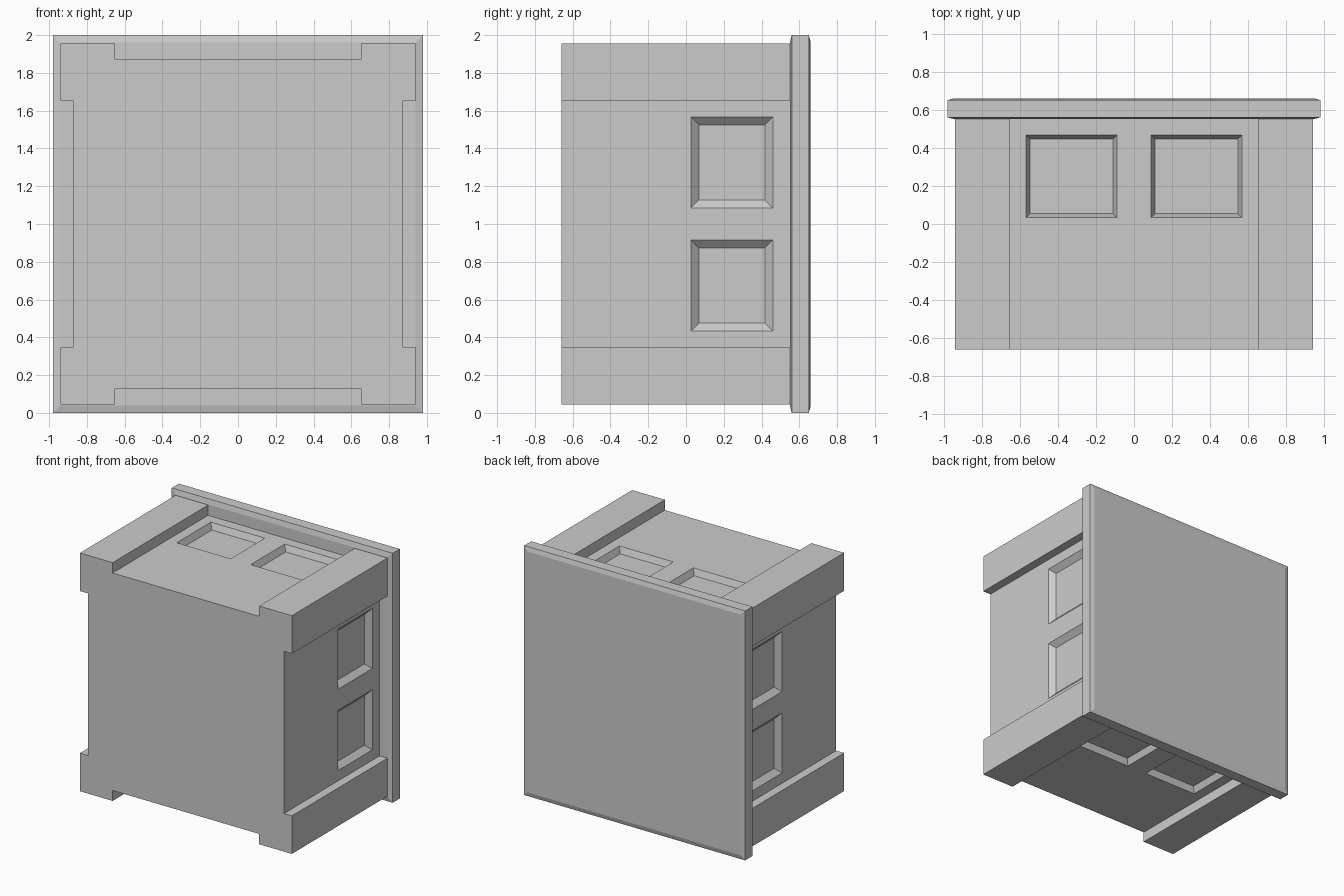
import bpy
import bmesh
from mathutils import Vector

cube = bpy.data.objects.get("Cube")
if cube:
    bpy.data.objects.remove(cube, do_unlink=True)

grey = bpy.data.materials.new("plain_grey")
grey.use_nodes = True
grey.diffuse_color = (0.6, 0.6, 0.6, 1)
grey.node_tree.nodes["Principled BSDF"].inputs["Base Color"].default_value = (0.6, 0.6, 0.6, 1)

MID = 1.0            # height of the box centre
FRONT, BACK = -0.66, 0.55


def loft(name, rings):
    """Solid through a list of matching closed rings, capped at both ends."""
    bm = bmesh.new()
    loops = [[bm.verts.new(p) for p in ring] for ring in rings]
    for a, b in zip(loops, loops[1:]):
        for i in range(len(a)):
            j = (i + 1) % len(a)
            bm.faces.new((a[i], a[j], b[j], b[i]))
    bm.faces.new(loops[0])
    bm.faces.new(loops[-1])
    bmesh.ops.recalc_face_normals(bm, faces=bm.faces)
    mesh = bpy.data.meshes.new(name)
    bm.to_mesh(mesh)
    bm.free()
    mesh.materials.append(grey)
    obj = bpy.data.objects.new(name, mesh)
    bpy.context.collection.objects.link(obj)
    return obj


def rect(a, b, half_a, half_b):
    return [(a + s * half_a, b + t * half_b)
            for s, t in ((-1, -1), (1, -1), (1, 1), (-1, 1))]


# Body: square outline with raised corner blocks, run from front to back
quarter = [(0.87, 0.65), (0.94, 0.65), (0.94, 0.955), (0.65, 0.955), (0.65, 0.872)]
outline = (quarter
           + [(-x, z) for x, z in reversed(quarter)]
           + [(-x, -z) for x, z in quarter]
           + [(x, -z) for x, z in reversed(quarter)])
body = loft("body", [[(x, y, MID + z) for x, z in outline] for y in (FRONT, BACK)])

# Back plate with chamfered rims
plate_steps = [(BACK, 0.94, 0.96), (0.56, 0.98, 1.0), (0.65, 0.98, 1.0), (0.66, 0.945, 0.965)]
loft("back_plate", [[(x, y, z) for x, z in rect(0, MID, hx, hz)]
                    for y, hx, hz in plate_steps])


def cut_recess(place, along, half_along, y, half_y, surface, depth, slope_along, slope_y):
    """Cut a sloped pocket; place maps (along, y, out) to a point."""
    rings = []
    for k in (-1, 1):
        ring = rect(along, y, half_along - k * slope_along, half_y - k * slope_y)
        rings.append([place(a, b, surface - k * depth) for a, b in ring])
    cutter = loft("recess_cutter", rings)
    cutter.hide_render = True
    mod = body.modifiers.new("recess", "BOOLEAN")
    mod.operation = "DIFFERENCE"
    mod.solver = "EXACT"
    mod.object = cutter
    bpy.context.view_layer.objects.active = body
    bpy.ops.object.modifier_apply(modifier=mod.name)
    bpy.data.objects.remove(cutter, do_unlink=True)


# Two recesses on each of the four long sides
for side in (-1, 1):
    for pair in (-1, 1):
        cut_recess(lambda a, y, out: Vector((a, y, MID + side * out)),
                   pair * 0.328, 0.239, 0.25, 0.216, 0.872, 0.05, 0.022, 0.02)
        cut_recess(lambda a, y, out: Vector((side * out, y, MID + a)),
                   pair * 0.326, 0.241, 0.243, 0.217, 0.87, 0.04, 0.043, 0.043)
